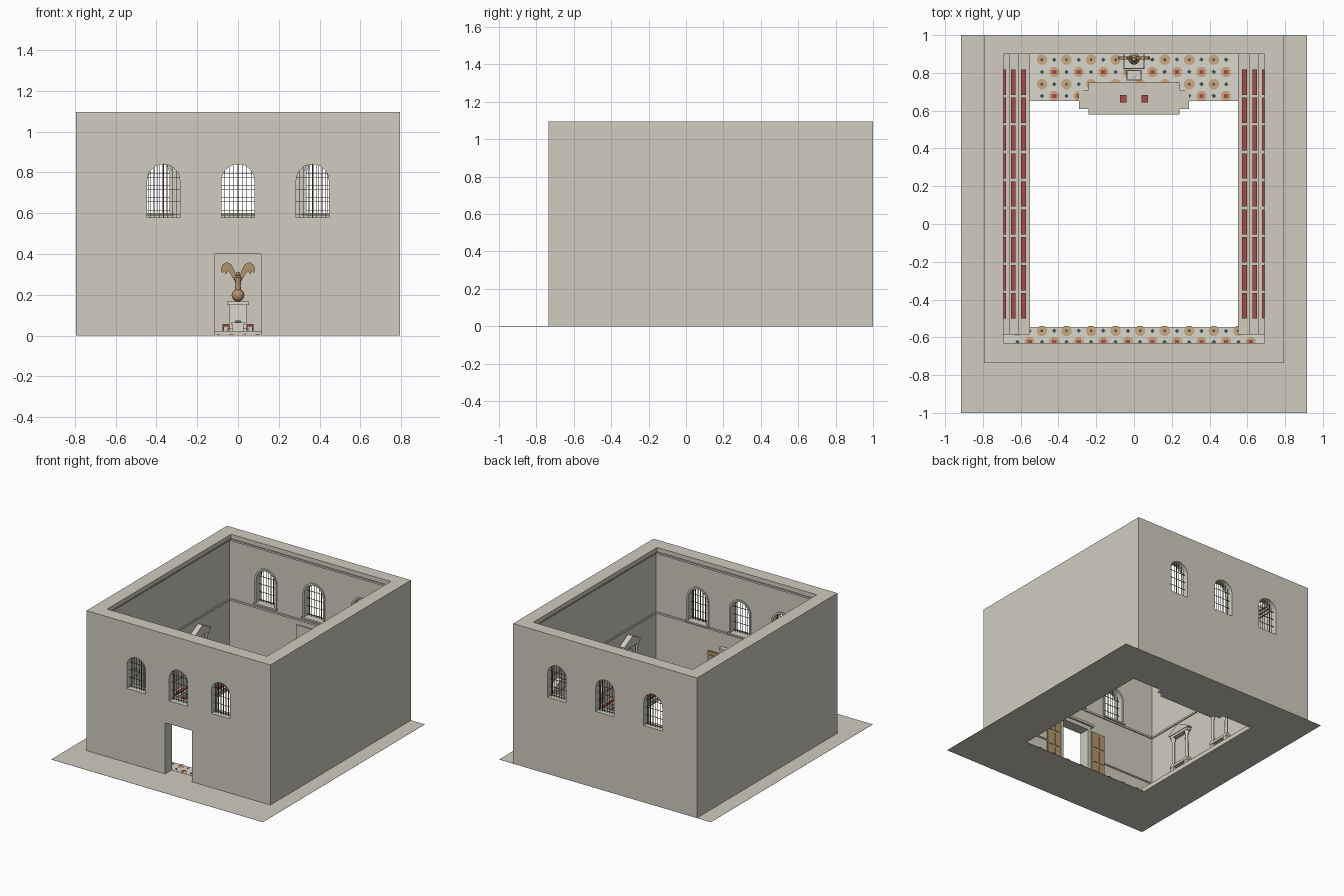
import bpy, bmesh, math
from mathutils import Matrix, Vector

if "Cube" in bpy.data.objects:
    bpy.data.objects.remove(bpy.data.objects["Cube"])

def mat(name, r, g, b):
    m = bpy.data.materials.new(name)
    m.diffuse_color = (r, g, b, 1)
    m.use_nodes = True
    m.node_tree.nodes["Principled BSDF"].inputs["Base Color"].default_value = m.diffuse_color
    return m

STONE = mat("warm stone", 0.635, 0.605, 0.53)
MARBLE = mat("pale marble", 0.70, 0.68, 0.62)
RED = mat("red cushion", 0.37, 0.07, 0.07)
BRONZE = mat("bronze", 0.45, 0.30, 0.15)
WOOD = mat("door wood", 0.45, 0.31, 0.16)
TAN = mat("tan tile", 0.60, 0.40, 0.21)
GREEN = mat("dark green tile", 0.06, 0.09, 0.07)
IRON = mat("window lattice", 0.20, 0.16, 0.11)

def finish(bm, name, m):
    bmesh.ops.recalc_face_normals(bm, faces=bm.faces)
    me = bpy.data.meshes.new(name)
    bm.to_mesh(me)
    bm.free()
    me.materials.append(m)
    ob = bpy.data.objects.new(name, me)
    bpy.context.collection.objects.link(ob)
    return ob

def boxes(name, m, items):
    """items: (x0, x1, y0, y1, z0, z1)"""
    bm = bmesh.new()
    for a, b, c, d, e, f in items:
        bmesh.ops.create_cube(bm, size=1, matrix=Matrix.Translation(((a+b)/2, (c+d)/2, (e+f)/2))
                              @ Matrix.Diagonal((b-a, d-c, f-e, 1)))
    return finish(bm, name, m)

def prism(bm, pts, d0, d1, axis='Y'):
    """Extrude a 2D outline (u, z) along y, or along x when axis is X."""
    P = lambda u, z, d: (u, d, z) if axis == 'Y' else (d, u, z)
    f = bm.faces.new([bm.verts.new(P(u, z, d0)) for u, z in pts])
    r = bmesh.ops.extrude_face_region(bm, geom=[f])
    vs = [v for v in r['geom'] if isinstance(v, bmesh.types.BMVert)]
    bmesh.ops.translate(bm, verts=vs, vec=Vector(P(0, 0, d1)) - Vector(P(0, 0, d0)))
    bm.faces.new([v for v in f.verts]) if not f.is_valid else None

def lathe(bm, prof, loc, n=16):
    rings = [[bm.verts.new((loc[0] + r*math.cos(2*math.pi*i/n), loc[1] + r*math.sin(2*math.pi*i/n), loc[2] + z))
              for i in range(n)] for r, z in prof]
    for a, b in zip(rings, rings[1:]):
        for i in range(n):
            bm.faces.new((a[i], a[(i+1) % n], b[(i+1) % n], b[i]))
    bm.faces.new(rings[0])
    bm.faces.new(rings[-1])

def smooth(ob):
    bpy.context.view_layer.objects.active = ob
    ob.select_set(True)
    bpy.ops.object.shade_smooth_by_angle(angle=math.radians(40))
    ob.select_set(False)

def arch(cx, z0, z1, r, n=14):
    zs = z1 - r
    return [(cx - r, z0), (cx + r, z0)] + [(cx + r*math.cos(math.pi*i/n), zs + r*math.sin(math.pi*i/n)) for i in range(n + 1)]

# hall measurements
IX, YF, YB, OX, OF, H = 0.73, -0.67, 0.94, 0.795, -0.735, 1.095
FRONT = [(x, 0.58, 0.84) for x in (-0.365, 0, 0.365)]
BACK = [(x, 0.60, 0.865) for x in (-0.415, 0, 0.415)]

# walls with windows and door cut out
walls = boxes("walls", STONE, [(-OX, OX, OF, 1, 0, H)])
cut = [boxes("room_cutter", STONE, [(-IX, IX, YF, YB, -0.1, H + 0.1)]),
       boxes("door_cutter", STONE, [(-0.115, 0.115, OF - 0.1, YF + 0.1, -0.1, 0.40)])]
for wins, a, b in ((FRONT, OF - 0.1, YF + 0.1), (BACK, YB - 0.1, 1.1)):
    bm = bmesh.new()
    for cx, z0, z1 in wins:
        prism(bm, arch(cx, z0, z1, 0.08), a, b)
    cut.append(finish(bm, "window_cutter", STONE))
bpy.context.view_layer.objects.active = walls
for c in cut:
    md = walls.modifiers.new("cut", 'BOOLEAN')
    md.operation, md.solver, md.object = 'DIFFERENCE', 'EXACT', c
    bpy.ops.object.modifier_apply(modifier=md.name)
for c in cut:
    bpy.data.objects.remove(c)

def ring(d, z0, z1, skip_door=False):
    """Band running round the inside of the walls, standing out by d."""
    out = [(-IX, -IX + d, YF, YB, z0, z1), (IX - d, IX, YF, YB, z0, z1), (-IX + d, IX - d, YB - d, YB, z0, z1)]
    spans = [(-IX + d, -0.145), (0.145, IX - d)] if skip_door else [(-IX + d, IX - d)]
    return out + [(a, b, YF, YF + d, z0, z1) for a, b in spans]

# stepped cornice and wall mouldings
boxes("cornice", STONE, ring(0.010, 1.025, 1.043) + ring(0.022, 1.043, 1.06) + ring(0.04, 1.06, H))
boxes("string_course", STONE, ring(0.008, 0.556, 0.57))
boxes("dado_moulding", STONE, ring(0.008, 0.18, 0.19, True))

# window lattices, inner surrounds and sills
for label, wins, yb, yi, s in (("front", FRONT, -0.70, YF, 1), ("back", BACK, 0.97, YB, -1)):
    bars, sills = [], []
    bm = bmesh.new()
    for cx, z0, z1 in wins:
        zs = z1 - 0.08
        for k in range(-3, 4):
            u = k*0.0215
            bars.append((cx+u-0.0013, cx+u+0.0013, yb-0.002, yb+0.002, z0, zs + math.sqrt(0.0064 - u*u)))
        for z in (z0 + 0.012, z0 + 0.075, z0 + 0.135, z0 + 0.195):
            w = 0.08 if z < zs else math.sqrt(0.0064 - (z - zs)**2)
            bars.append((cx-w, cx+w, yb-0.002, yb+0.002, z-0.0013, z+0.0013))
        sills.append((cx-0.10, cx+0.10, min(yi, yi+s*0.02), max(yi, yi+s*0.02), z0-0.012, z0))
        # arched surround as a run of blocks
        inn, out = arch(cx, z0, z1, 0.08)[1:], arch(cx, z0, z1 + 0.014, 0.094)[1:]
        inn.append((cx-0.08, z0))
        out.append((cx-0.094, z0))
        for i in range(len(inn) - 1):
            if (Vector(out[i]) - Vector(out[i+1])).length > 1e-5:
                prism(bm, [inn[i], out[i], out[i+1], inn[i+1]], yi, yi + s*0.008)
    finish(bm, label + "_window_surrounds", STONE)
    boxes(label + "_window_lattice", IRON, bars)
    boxes(label + "_window_sills", STONE, sills)

# open-centred ground slab
G = 0.001
boxes("ground", STONE, [(-0.915, -0.55, -1, 1, 0, G), (0.55, 0.915, -1, 1, 0, G),
                        (-0.55, 0.55, -1, -0.545, 0, G), (-0.55, 0.55, 0.65, 1, 0, G)])
boxes("floor", MARBLE, [(-0.69, 0.69, -0.655, -0.545, G, 0.003), (-0.55, 0.55, 0.65, YB, G, 0.003)])

# inlaid floor tiles: chequer of large rosettes and small diamonds
def tile(bm, x, y, r, n, rot, z):
    bmesh.ops.create_cone(bm, cap_ends=True, segments=n, radius1=r, radius2=r, depth=0.002,
                          matrix=Matrix.Translation((x, y, z)) @ Matrix.Rotation(rot, 4, 'Z'))
big, red, green = bmesh.new(), bmesh.new(), bmesh.new()
for y, row, lim in ((0.87, 0, 8), (0.805, 1, 8), (0.74, 2, 8), (0.678, 3, 8), (-0.566, 0, 10), (-0.625, 1, 10)):
    for i in range(-lim, lim + 1):
        x = i*0.065 + 0.0325
        if abs(x) > (0.53 if y > 0 else 0.68):
            continue
        if (i + row) % 2 == 0:
            tile(big, x, y, 0.029, 8, math.pi/8, 0.003)
            tile(red if row % 2 else green, x, y, 0.016 if row % 2 else 0.009, 4, math.pi/4, 0.004)
        else:
            tile(green, x, y, 0.012, 4, 0, 0.003)
finish(big, "tile_rosettes", TAN)
finish(red, "tile_red_centres", RED)
finish(green, "tile_diamonds", GREEN)

# tiered benches with cushions along both sides
steps, cush = [], []
for s in (-1, 1):
    for k, (a, b, c0, c1) in enumerate(((0.55, 0.61, 0.572, 0.598), (0.61, 0.66, 0.627, 0.652), (0.66, 0.73, 0.677, 0.703))):
        xs = sorted((s*a, s*b))
        h = 0.035*(k + 1)
        steps.append((xs[0], xs[1], -0.585, YB, G, h))
        xs = sorted((s*c0, s*c1))
        cush += [(xs[0], xs[1], -0.50 + i*0.148, -0.366 + i*0.148, h, h + 0.01) for i in range(9)]
boxes("benches", STONE, steps)
boxes("bench_cushions", RED, cush)

# pedimented niches on the side walls, three per side
stone, cols = bmesh.new(), bmesh.new()
for s in (-1, 1):
    for y in (-0.33, 0.11, 0.55):
        for a, b, w in ((0.19, 0.21, 0.095), (0.435, 0.455, 0.095)):
            prism(stone, [(y-w, a), (y+w, a), (y+w, b), (y-w, b)], s*IX, s*(IX-0.036), 'X')
        prism(stone, [(y-0.105, 0.455), (y+0.105, 0.455), (y+0.105, 0.465), (y, 0.52), (y-0.105, 0.465)], s*IX, s*(IX-0.04), 'X')
        prism(stone, arch(y, 0.21, 0.41, 0.05), s*IX, s*(IX-0.006), 'X')
        for d in (-0.075, 0.075):
            lathe(cols, [(0.016, 0), (0.016, 0.01), (0.011, 0.016), (0.010, 0.19), (0.016, 0.21), (0.016, 0.225)],
                  (s*(IX-0.02), y + d, 0.21), 12)
            prism(stone, [(y+d-0.014, 0.155), (y+d+0.014, 0.155), (y+d+0.018, 0.19), (y+d-0.018, 0.19)], s*IX, s*(IX-0.034), 'X')
finish(stone, "niche_pediments", STONE)
smooth(finish(cols, "niche_columns", STONE))

# door frame and opened leaves
boxes("door_frame", STONE, [(-0.14, -0.115, YF, YF+0.02, G, 0.40), (0.115, 0.14, YF, YF+0.02, G, 0.40),
      (-0.14, 0.14, YF, YF+0.02, 0.40, 0.43), (-0.16, 0.16, YF, YF+0.035, 0.43, 0.448)])
leaf, panels = [], []
for s in (-1, 1):
    a, b = sorted((s*0.148, s*0.265))
    leaf.append((a, b, YF+0.012, YF+0.024, 0.012, 0.395))
    for u in (a + 0.012, a + 0.064):
        panels += [(u, u + 0.041, YF+0.024, YF+0.029, z, z + 0.10) for z in (0.03, 0.15, 0.27)]
boxes("door_leaves", WOOD, leaf)
boxes("door_panels", BRONZE, panels)

# stepped platform with two seats
boxes("platform", STONE, [(-0.24, 0.24, 0.58, 0.75, 0, 0.022), (-0.27, 0.27, 0.61, 0.71, 0, 0.016),
                          (-0.29, 0.29, 0.61, 0.71, 0, 0.009)])
legs = [(c+d-0.003, c+d+0.003, y, y+0.005, 0.022, 0.05) for c in (-0.058, 0.058) for d in (-0.014, 0.014) for y in (0.645, 0.675)]
boxes("seat_legs", RED, legs)
boxes("seat_cushions", RED, [(c-0.017, c+0.017, 0.643, 0.682, 0.045, 0.056) for c in (-0.058, 0.058)])

# back wall panel, pedestal and small altar
boxes("rear_panel", STONE, [(-0.15, 0.15, YB-0.010, YB, G, 0.52)])
boxes("pedestal", MARBLE, [(-0.055, 0.055, 0.82, 0.93, G, 0.035), (-0.042, 0.042, 0.833, 0.917, 0.035, 0.15),
                           (-0.053, 0.053, 0.822, 0.928, 0.15, 0.168)])
boxes("altar", MARBLE, [(-0.04, 0.04, 0.76, 0.815, G, 0.022), (-0.028, 0.028, 0.768, 0.808, 0.022, 0.055),
                        (-0.034, 0.034, 0.763, 0.813, 0.055, 0.065)])
bm = bmesh.new()
lathe(bm, [(0.012, 0), (0.016, 0.006), (0.011, 0.008)], (0, 0.788, 0.065), 12)
finish(bm, "altar_bowl", MARBLE)

# winged figure on a globe
bm = bmesh.new()
bmesh.ops.create_uvsphere(bm, u_segments=20, v_segments=12, radius=0.031, matrix=Matrix.Translation((0, 0.875, 0.198)))
lathe(bm, [(0.016, 0), (0.013, 0.025), (0.015, 0.045), (0.019, 0.062), (0.008, 0.075)], (0, 0.875, 0.222))
bmesh.ops.create_uvsphere(bm, u_segments=12, v_segments=8, radius=0.011, matrix=Matrix.Translation((0, 0.87, 0.302)))
smooth(finish(bm, "globe_and_figure", BRONZE))
bm = bmesh.new()
wing = [(0.004, 0.262), (0.018, 0.270), (0.036, 0.300), (0.048, 0.318), (0.060, 0.300), (0.066, 0.318),
        (0.078, 0.305), (0.084, 0.328), (0.074, 0.350), (0.055, 0.360), (0.034, 0.350), (0.016, 0.318)]
for s in (-1, 1):
    prism(bm, [(s*x, z) for x, z in wing], 0.872, 0.888)
finish(bm, "wings", BRONZE)
